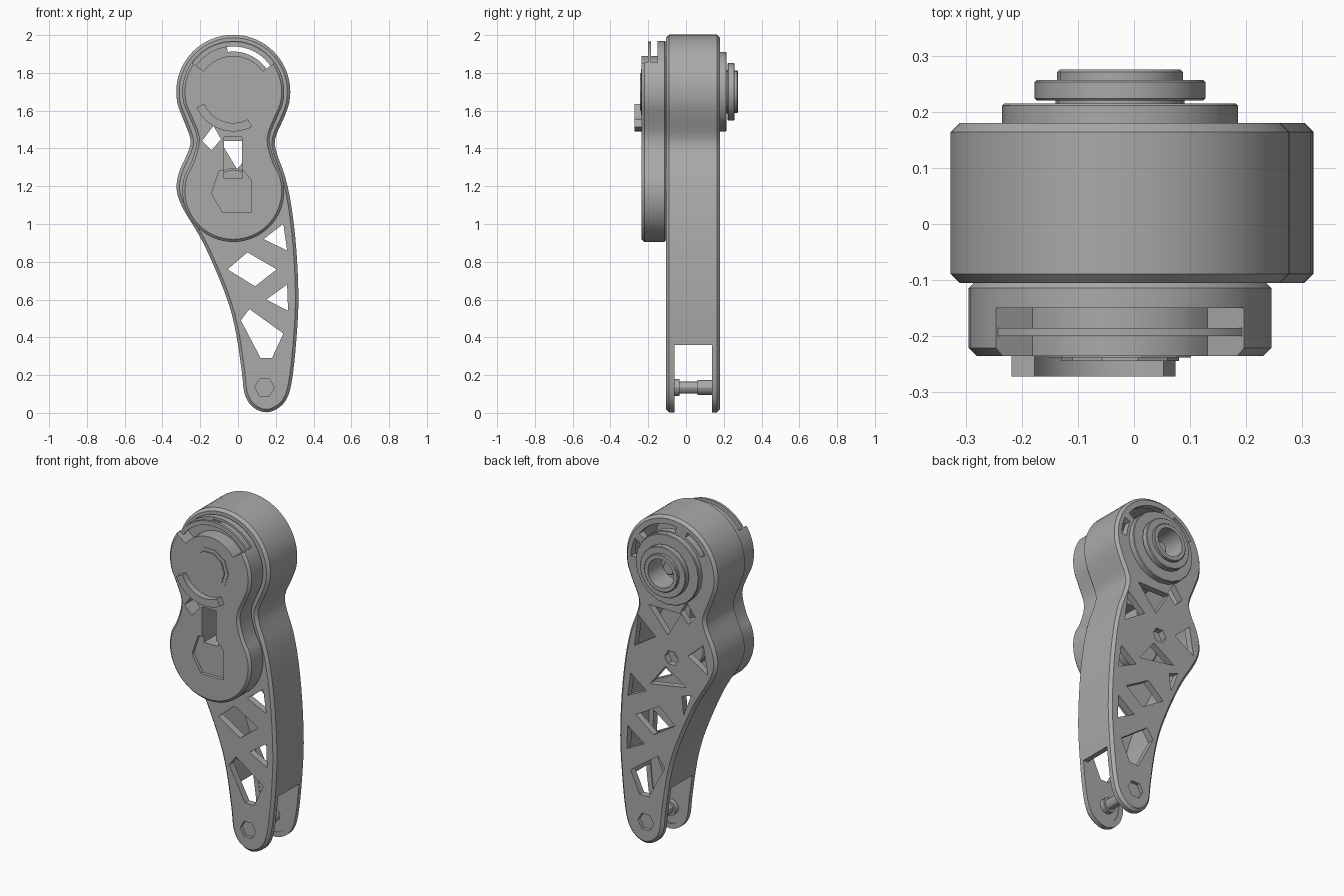
import bpy, bmesh, math
from mathutils import Vector

if "Cube" in bpy.data.objects:
    bpy.data.objects.remove(bpy.data.objects["Cube"])

grey = bpy.data.materials.new("plain grey")
grey.use_nodes = True
grey.diffuse_color = (0.4, 0.4, 0.4, 1)
grey.node_tree.nodes["Principled BSDF"].inputs["Base Color"].default_value = (0.4, 0.4, 0.4, 1)

HUB = (-0.025, 1.70)      # upper joint axis (x, z)
LOW = (-0.025, 1.175)     # lower drum axis
PIN = (0.14, 0.135)       # ankle pin axis


def arc(c, r, a, b, n=16):
    """Points on a circle from angle a to b, in degrees."""
    steps = [math.radians(a + (b - a) * i / n) for i in range(n + 1)]
    return [(c[0] + r * math.cos(t), c[1] + r * math.sin(t)) for t in steps]


def circle(c, r, n=32):
    return arc(c, r, 0, 360, n)[:-1]


def sector(c, r0, r1, a, b):
    return arc(c, r0, a, b) + arc(c, r1, b, a)


def smooth(pts, n=3):
    """Closed Catmull-Rom curve through the points."""
    p = [Vector(q) for q in pts]
    out = []
    for i in range(len(p)):
        a, b, c, d = p[i - 1], p[i], p[(i + 1) % len(p)], p[(i + 2) % len(p)]
        for k in range(n):
            t = k / n
            out.append(0.5 * (2 * b + (c - a) * t + (2 * a - 5 * b + 4 * c - d) * t ** 2
                              + (3 * b - a - 3 * c + d) * t ** 3))
    return out


def inset(pts, d):
    """Move a closed outline inwards by d."""
    p = [Vector(q) for q in pts]
    area = sum(p[i - 1].x * p[i].y - p[i].x * p[i - 1].y for i in range(len(p)))
    s = 1 if area > 0 else -1
    out = []
    for i in range(len(p)):
        t = (p[(i + 1) % len(p)] - p[i - 1]).normalized()
        out.append(p[i] + s * d * Vector((-t.y, t.x)))
    return out


def loft(name, rings):
    """Solid through equal outlines in the xz plane, each at its own y."""
    bm = bmesh.new()
    loops = [[bm.verts.new((x, y, z)) for x, z in pts] for y, pts in rings]
    for a, b in zip(loops, loops[1:]):
        for i in range(len(a)):
            bm.faces.new((a[i - 1], a[i], b[i], b[i - 1]))
    bm.faces.new(loops[0])
    bm.faces.new(loops[-1])
    bmesh.ops.recalc_face_normals(bm, faces=bm.faces)
    me = bpy.data.meshes.new(name)
    bm.to_mesh(me)
    bm.free()
    me.materials.append(grey)
    ob = bpy.data.objects.new(name, me)
    bpy.context.collection.objects.link(ob)
    return ob


def plate(name, pts, y0, y1, bevel=0.0):
    if not bevel:
        return loft(name, [(y0, pts), (y1, pts)])
    small = inset(pts, bevel)
    return loft(name, [(y0, small), (y0 + bevel, pts), (y1 - bevel, pts), (y1, small)])


def cut(ob, pts, y0, y1):
    """Cut a prism out of the object."""
    tool = plate("cutter", pts, y0, y1)
    tool.hide_render = True
    m = ob.modifiers.new("cut", "BOOLEAN")
    m.operation, m.solver, m.object = "DIFFERENCE", "EXACT", tool
    bpy.context.view_layer.objects.active = ob
    bpy.ops.object.modifier_apply(modifier=m.name)
    bpy.data.objects.remove(tool)


# Hollow leg housing
side = [(0.196, 1.45), (0.207, 1.37), (0.25, 1.25), (0.285, 1.08), (0.31, 0.85),
        (0.32, 0.6), (0.31, 0.4), (0.29, 0.2), (0.265, 0.09), (0.22, 0.03), (0.15, 0.003),
        (0.08, 0.03), (0.035, 0.1), (0.02, 0.22), (-0.01, 0.42), (-0.05, 0.58), (-0.12, 0.76),
        (-0.2, 0.93), (-0.29, 1.08), (-0.325, 1.18), (-0.31, 1.28), (-0.265, 1.38), (-0.252, 1.45)]
outline = smooth(arc(HUB, 0.302, 208, -28, 14) + side)
housing = plate("leg_housing", outline, -0.105, 0.18, 0.016)
cut(housing, inset(outline, 0.03), -0.065, 0.14)

# Open fork at the foot
cut(housing, [(-1, -1), (1, -1), (1, 0.36), (-1, 0.36)], -0.06, 0.138)

# Truss windows through both plates
through = [
    [(-0.055, 0.76), (0.05, 0.85), (0.205, 0.76), (0.09, 0.67)],
    [(0.135, 0.92), (0.24, 1.0), (0.26, 0.86)],
    [(0.15, 0.6), (0.26, 0.68), (0.265, 0.54)],
    [(0.06, 0.55), (0.24, 0.42), (0.18, 0.29), (0.12, 0.29), (0.015, 0.49)],
]
gap = [(-0.19, 1.44), (-0.13, 1.52), (-0.09, 1.45), (-0.14, 1.39)]
vent = sector(HUB, 0.213, 0.255, 35, 98)
for shape in through + [gap, vent]:
    cut(housing, shape, -0.5, 0.5)

# Truss windows in the back plate only
back_only = [
    [(0.12, 1.44), (-0.095, 1.44), (-0.005, 1.29)],
    [(0.19, 1.36), (0.075, 1.26), (0.215, 1.17)],
    circle((-0.03, 1.16), 0.045, 6),
    [(-0.14, 1.2), (-0.24, 1.29), (-0.27, 1.12)],
    [(0.01, 1.1), (-0.13, 1.01), (0.11, 0.97)],
    [(-0.16, 0.97), (-0.1, 0.95), (-0.11, 0.84)],
    sector(HUB, 0.225, 0.262, 0, 25),
    sector(HUB, 0.225, 0.262, 115, 150),
]
for shape in back_only:
    cut(housing, shape, 0.1, 0.3)

# Hub bore and pin pockets
cut(housing, circle(HUB, 0.085), 0.1, 0.3)
for y0, y1 in ((-0.2, -0.085), (0.16, 0.3)):
    cut(housing, circle(PIN, 0.052, 6), y0, y1)

# Front cover with a figure-eight outline
cover_outline = smooth(arc(HUB, 0.27, 212, -32, 14) + [(0.167, 1.45)]
                       + arc(LOW, 0.27, 35, -215, 16) + [(-0.217, 1.45)])
cover = plate("front_cover", cover_outline, -0.235, -0.1, 0.014)
slot = [(-0.075, 1.24), (0.02, 1.24), (0.02, 1.46), (-0.075, 1.46)]
panel = [(-0.1, 1.28), (0.03, 1.28), (0.07, 1.23), (0.07, 1.06), (-0.08, 1.06), (-0.14, 1.16)]
cut(cover, sector(HUB, 0.19, 0.4, 35, 145), -0.5, -0.15)
cut(cover, panel, -0.5, -0.215)
for part in (cover, housing):
    cut(part, slot, -0.5, 0.0)
for shape in (gap, vent):
    cut(cover, shape, -0.5, 0.0)

# Thin rim closing the front of the cover opening
plate("cover_rim", sector(HUB, 0.24, 0.266, 33, 147), -0.2, -0.185)

# Front axle cap and curved stop
plate("axle_cap_rim", circle(HUB, 0.127, 10), -0.238, -0.2)
plate("axle_cap", circle(HUB, 0.105, 10), -0.244, -0.2)
plate("curved_stop", sector(HUB, 0.165, 0.21, 203, 298), -0.272, -0.225)

# Stepped output hub at the back
for name, r, y0, y1 in (("hub_base", 0.21, 0.175, 0.215), ("hub_neck", 0.115, 0.21, 0.225),
                        ("hub_flange", 0.152, 0.22, 0.257), ("hub_lip", 0.112, 0.25, 0.275)):
    ring = plate(name, circle(HUB, r, 20), y0, y1, 0.004)
    cut(ring, circle(HUB, 0.085), 0.0, 0.5)

# Drums inside the housing
plate("upper_motor", circle(HUB, 0.17), -0.1, 0.1, 0.01)
plate("motor_shaft", circle(HUB, 0.04, 12), 0.09, 0.2, 0.006)
plate("lower_motor", circle(LOW, 0.12), -0.1, 0.03, 0.01)

# Ankle pin between the fork plates
plate("ankle_pin", circle(PIN, 0.032, 12), -0.075, 0.15)
plate("pin_collar_front", circle(PIN, 0.045, 12), -0.065, -0.035)
plate("pin_collar_back", circle(PIN, 0.04, 12), 0.06, 0.145)

# Smooth shading with sharp edges kept
bpy.ops.object.select_all(action="DESELECT")
for ob in bpy.context.collection.objects:
    if ob.type == "MESH":
        ob.select_set(True)
        bpy.context.view_layer.objects.active = ob
bpy.ops.object.shade_smooth_by_angle(angle=math.radians(30))
